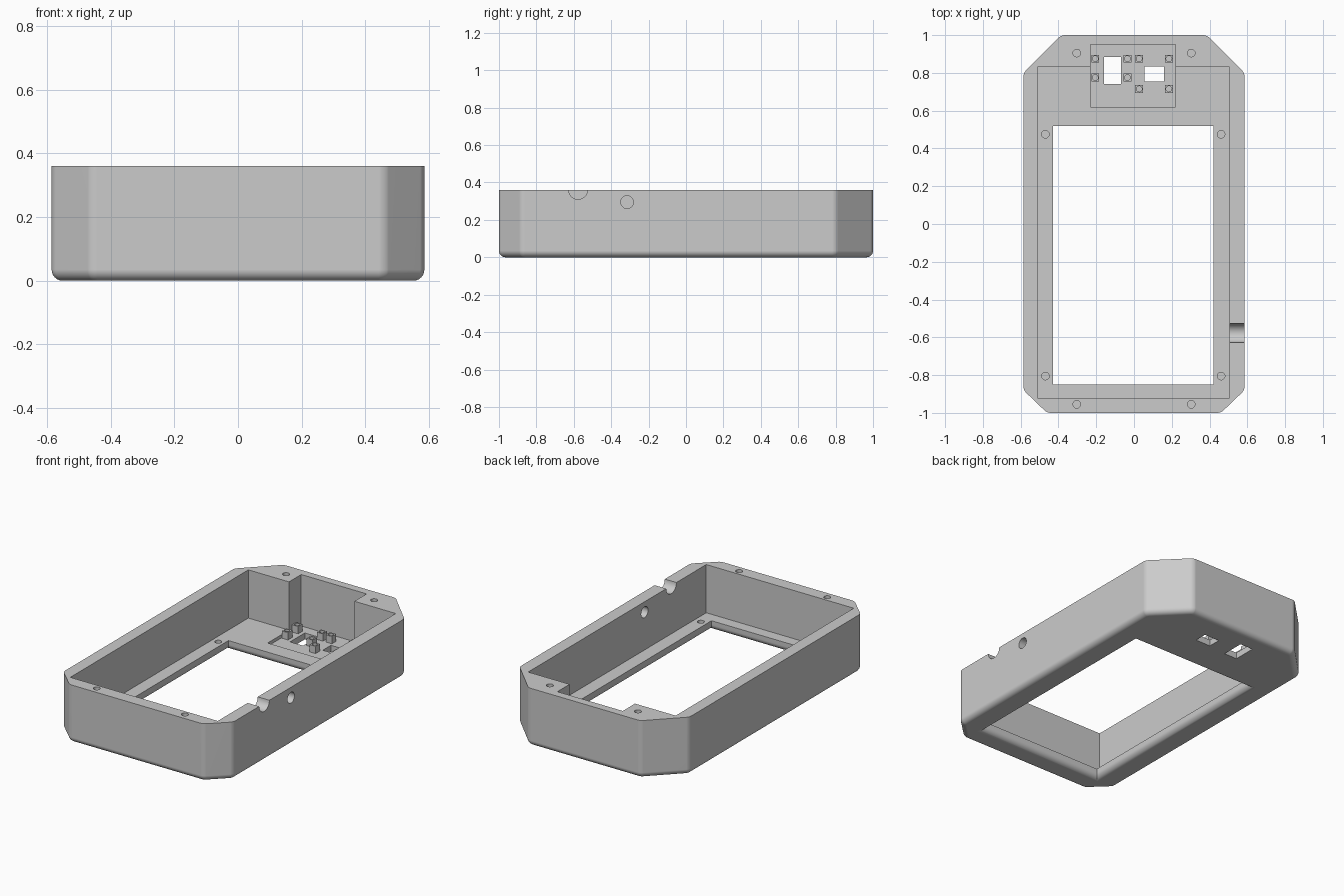
import bpy, bmesh, math
from mathutils import Matrix, Vector

cube = bpy.data.objects.get("Cube")
if cube:
    bpy.data.objects.remove(cube, do_unlink=True)

HEIGHT, FLOOR, POCKET, ROUND = 0.36, 0.06, 0.04, 0.035

grey = bpy.data.materials.new("plain grey")
grey.use_nodes = True
grey.diffuse_color = (0.6, 0.6, 0.6, 1)
grey.node_tree.nodes["Principled BSDF"].inputs["Base Color"].default_value = (0.6, 0.6, 0.6, 1)


def make(name, bm):
    bmesh.ops.recalc_face_normals(bm, faces=bm.faces)
    mesh = bpy.data.meshes.new(name)
    bm.to_mesh(mesh)
    bm.free()
    mesh.materials.append(grey)
    obj = bpy.data.objects.new(name, mesh)
    bpy.context.collection.objects.link(obj)
    return obj


def add_box(bm, low, high):
    low, high = Vector(low), Vector(high)
    matrix = Matrix.Translation((low + high) / 2) @ Matrix.Diagonal((*(high - low), 1))
    bmesh.ops.create_cube(bm, size=1, matrix=matrix)


def add_cylinder(bm, center, radius, depth, along_x=False):
    matrix = Matrix.Translation(center)
    if along_x:
        matrix = matrix @ Matrix.Rotation(math.pi / 2, 4, "Y")
    bmesh.ops.create_cone(bm, cap_ends=True, segments=32, radius1=radius,
                          radius2=radius, depth=depth, matrix=matrix)


def cut(target, bm):
    """Subtract a solid from the target, then discard the cutter."""
    cutter = make("cutter", bm)
    cutter.hide_render = True
    mod = target.modifiers.new("cut", "BOOLEAN")
    mod.operation, mod.solver, mod.object = "DIFFERENCE", "EXACT", cutter
    bpy.context.view_layer.objects.active = target
    bpy.ops.object.modifier_apply(modifier=mod.name)
    bpy.data.objects.remove(cutter, do_unlink=True)


def cut_box(target, low, high):
    bm = bmesh.new()
    add_box(bm, low, high)
    cut(target, bm)


# Outer shell: chamfered outline with rounded upright and bottom edges
half = [(0.46, -1), (0.585, -0.88), (0.585, 0.80), (0.385, 1)]
outline = half + [(-x, y) for x, y in reversed(half)]
bm = bmesh.new()
base = bm.faces.new([bm.verts.new((x, y, 0)) for x, y in outline])
ext = bmesh.ops.extrude_face_region(bm, geom=[base], use_keep_orig=True)
bmesh.ops.translate(bm, vec=(0, 0, HEIGHT),
                    verts=[g for g in ext["geom"] if isinstance(g, bmesh.types.BMVert)])
bmesh.ops.recalc_face_normals(bm, faces=bm.faces)
upright = [e for e in bm.edges if abs(e.verts[0].co.z - e.verts[1].co.z) > 0.1]
bmesh.ops.bevel(bm, geom=upright, offset=0.018, segments=4, profile=0.5, affect="EDGES")
bottom = [e for e in bm.edges if all(v.co.z < 0.001 for v in e.verts)]
bmesh.ops.bevel(bm, geom=bottom, offset=ROUND, segments=6, profile=0.5, affect="EDGES")
case = make("case_shell", bm)

# Interior cavity and the recess that reaches into the back wall
cut_box(case, (-0.51, -0.92, FLOOR), (0.505, 0.83, 0.5))
cut_box(case, (-0.23, 0.62, POCKET), (0.22, 0.95, 0.5))

# Large window, flaring in a round towards the underside
bm = bmesh.new()
levels = [(-0.02, ROUND)]
for i in range(7):
    a = i / 6 * math.pi / 2
    levels.append((ROUND * (1 - math.cos(a)), ROUND * (1 - math.sin(a))))
levels.append((0.2, 0))
rings = []
for z, grow in levels:
    x0, x1, y0, y1 = -0.43 - grow, 0.42 + grow, -0.85 - grow, 0.52 + grow
    rings.append([bm.verts.new((x, y, z)) for x, y in ((x0, y0), (x1, y0), (x1, y1), (x0, y1))])
for lower, upper in zip(rings, rings[1:]):
    for i in range(4):
        j = (i + 1) % 4
        bm.faces.new((lower[i], lower[j], upper[j], upper[i]))
bm.faces.new(rings[0])
bm.faces.new(rings[-1])
cut(case, bm)

# Two small openings in the recess floor
cut_box(case, (-0.16, 0.74, -0.1), (-0.07, 0.885, 0.1))
cut_box(case, (0.055, 0.755, -0.1), (0.16, 0.835, 0.1))

# Blind screw holes in the rim and in the floor
bm = bmesh.new()
for side in (-1, 1):
    for y in (0.905, -0.955):
        add_cylinder(bm, (side * 0.303, y, HEIGHT), 0.02, 0.2)
    for y in (0.475, -0.805):
        add_cylinder(bm, (side * 0.465 - 0.004, y, FLOOR), 0.02, 0.08)
cut(case, bm)

# Cable notch and round port through the left wall
bm = bmesh.new()
add_cylinder(bm, (0.55, -0.577, HEIGHT), 0.05, 0.2, along_x=True)
add_cylinder(bm, (0.55, -0.315, 0.295), 0.034, 0.2, along_x=True)
cut(case, bm)

# Square mounting posts with pin holes
spots = [(x, y) for x in (-0.205, -0.035) for y in (0.775, 0.875)]
spots += [(x, y) for x in (0.027, 0.185) for y in (0.715, 0.875)]
bm, pins = bmesh.new(), bmesh.new()
for x, y in spots:
    add_box(bm, (x - 0.021, y - 0.021, POCKET - 0.005), (x + 0.021, y + 0.021, POCKET + 0.045))
    add_cylinder(pins, (x, y, POCKET + 0.045), 0.015, 0.06)
posts = make("mounting_posts", bm)
cut(posts, pins)

# Smooth rounds with crisp edges
for obj in (case, posts):
    bpy.ops.object.select_all(action="DESELECT")
    obj.select_set(True)
    bpy.context.view_layer.objects.active = obj
    bpy.ops.object.shade_smooth_by_angle(angle=math.radians(30))
    weighted = obj.modifiers.new("even shading", "WEIGHTED_NORMAL")
    weighted.keep_sharp = True
